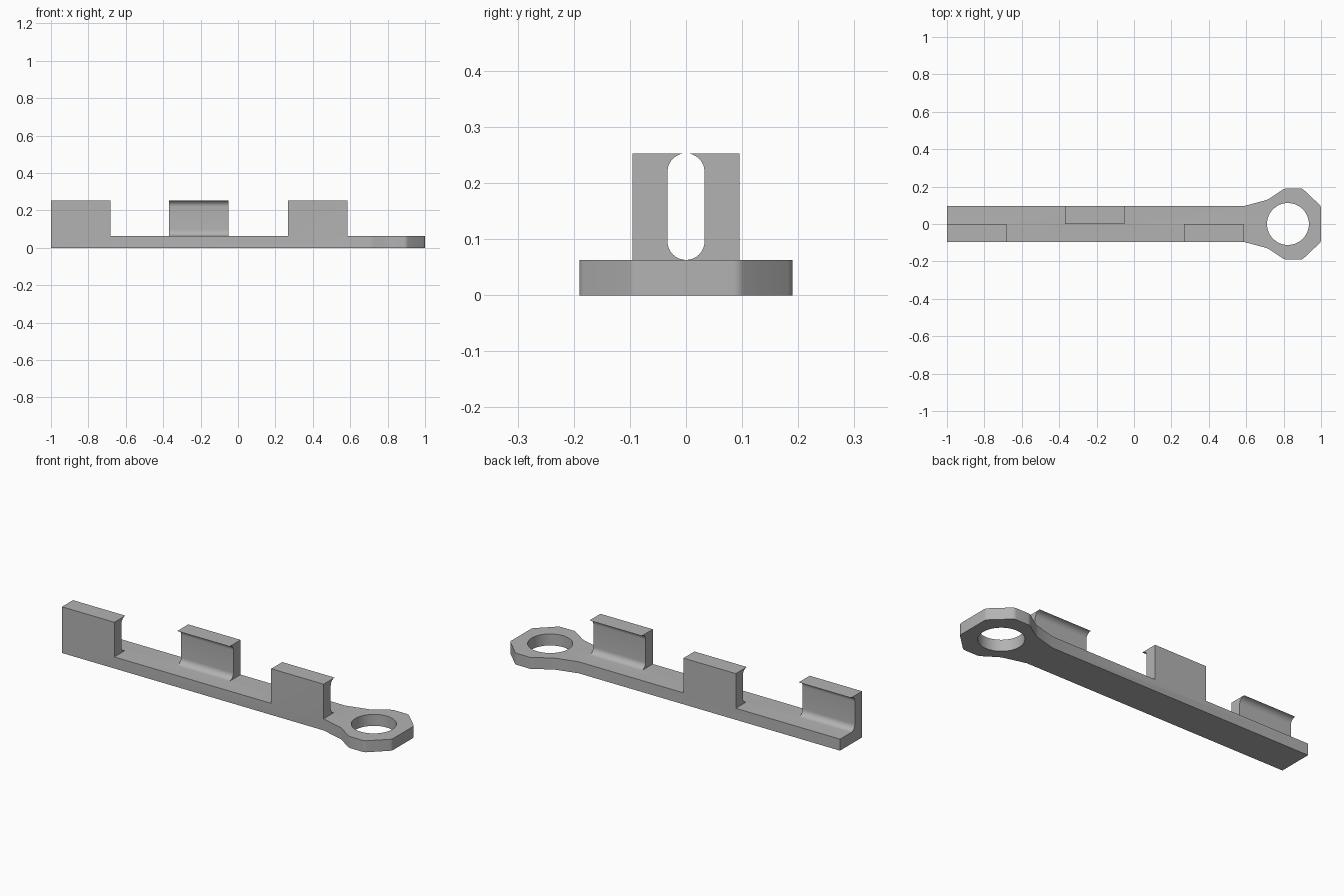
import bpy, bmesh, math
from mathutils import Vector

cube = bpy.data.objects.get("Cube")
if cube:
    bpy.data.objects.remove(cube, do_unlink=True)

THICK, TOP, HALF, R = 0.063, 0.253, 0.095, 0.033

grey = bpy.data.materials.new("plain grey")
grey.use_nodes = True
colour = (0.45, 0.45, 0.45, 1)
grey.diffuse_color = colour
grey.node_tree.nodes["Principled BSDF"].inputs["Base Color"].default_value = colour


def arc(cx, cy, r, start, end, steps):
    return [(cx + r * math.cos(math.radians(start + (end - start) * i / steps)),
             cy + r * math.sin(math.radians(start + (end - start) * i / steps)))
            for i in range(steps + 1)]


def round_corner(before, corner, after, r=0.012, steps=4):
    """Soften one corner of an outline with a small curve."""
    b, c, a = Vector(before), Vector(corner), Vector(after)
    p, q = c + (b - c).normalized() * r, c + (a - c).normalized() * r
    ts = [i / steps for i in range(steps + 1)]
    return [tuple(p * (1 - t) ** 2 + c * 2 * t * (1 - t) + q * t * t) for t in ts]


def prism(name, loops, place, offset):
    """Fill the loops (later ones are holes) and extrude them."""
    bm = bmesh.new()
    edges = []
    for loop in loops:
        vs = [bm.verts.new(place(*p)) for p in loop]
        edges += [bm.edges.new((v, vs[i - 1])) for i, v in enumerate(vs)]
    bmesh.ops.triangle_fill(bm, edges=edges, use_beauty=True)
    ext = bmesh.ops.extrude_face_region(bm, geom=bm.faces[:])
    moved = [g for g in ext["geom"] if isinstance(g, bmesh.types.BMVert)]
    bmesh.ops.translate(bm, verts=moved, vec=offset)
    bmesh.ops.recalc_face_normals(bm, faces=bm.faces[:])
    mesh = bpy.data.meshes.new(name)
    bm.to_mesh(mesh)
    bm.free()
    mesh.materials.append(grey)
    ob = bpy.data.objects.new(name, mesh)
    bpy.context.collection.objects.link(ob)
    return ob


# Strip with a faceted eyelet head and a round hole
side = [(-1, HALF), (0.585, HALF), (0.715, 0.13), (0.805, 0.19), (0.9, 0.19), (1, HALF)]
corners = side + [(x, -y) for x, y in reversed(side)]
outline = []
for i, c in enumerate(corners):
    if c[0] > 0.6:
        outline += round_corner(corners[i - 1], c, corners[(i + 1) % len(corners)])
    else:
        outline.append(c)
hole = arc(0.823, 0, 0.112, 0, 354, 59)
strip = prism("eyelet_strip", [outline, hole], lambda x, y: (x, y, 0), (0, 0, THICK))

# Hooked clips, alternating between the front and back edges
profile = ([(HALF, THICK - 0.02), (HALF, TOP)] + arc(0, TOP - R, R, 90, 0, 10)
           + arc(0, THICK + R, R, 0, -90, 10) + [(0, THICK - 0.02)])
clips = []
for name, x0, s in (("end_clip", -1, -1), ("middle_clip", -0.368, 1), ("head_clip", 0.268, -1)):
    clips.append(prism(name, [profile], lambda y, z: (x0, y * s, z), (0.317, 0, 0)))

# Merge the clips into the strip
bpy.context.view_layer.objects.active = strip
for clip in clips:
    mod = strip.modifiers.new("join " + clip.name, 'BOOLEAN')
    mod.operation, mod.solver, mod.object = 'UNION', 'EXACT', clip
    bpy.ops.object.modifier_apply(modifier=mod.name)
    bpy.data.objects.remove(clip, do_unlink=True)

bpy.ops.object.select_all(action='DESELECT')
strip.select_set(True)
bpy.ops.object.shade_smooth_by_angle(angle=math.radians(30))
